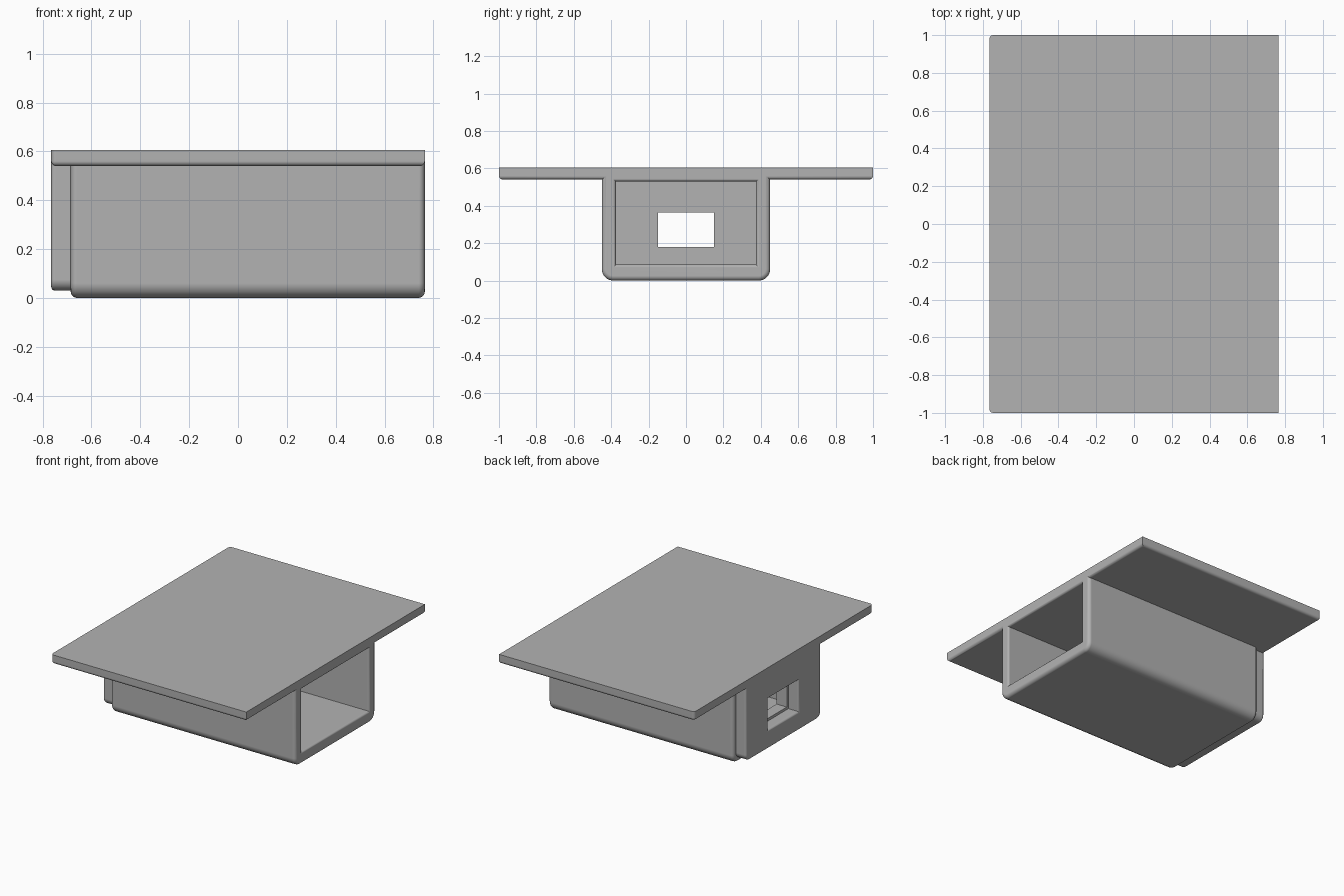
import bpy
import bmesh
import math

old = bpy.data.objects.get("Cube")
if old:
    bpy.data.objects.remove(old, do_unlink=True)

grey = bpy.data.materials.new("plain grey")
grey.use_nodes = True
tone = (0.45, 0.45, 0.45, 1)
grey.diffuse_color = tone
grey.node_tree.nodes["Principled BSDF"].inputs["Base Color"].default_value = tone


def finish(name, bm):
    bmesh.ops.recalc_face_normals(bm, faces=bm.faces)
    mesh = bpy.data.meshes.new(name)
    bm.to_mesh(mesh)
    bm.free()
    mesh.materials.append(grey)
    obj = bpy.data.objects.new(name, mesh)
    bpy.context.collection.objects.link(obj)
    return obj


def block(name, x0, x1, half_y, z0, z1, fillets):
    """Block with fillets: (radius, rule on the two edge ends)."""
    bm = bmesh.new()
    bmesh.ops.create_cube(bm, size=1)
    for v in bm.verts:
        v.co.x = x1 if v.co.x > 0 else x0
        v.co.y = math.copysign(half_y, v.co.y)
        v.co.z = z1 if v.co.z > 0 else z0
    for radius, rule in fillets:
        edges = [e for e in bm.edges if rule(*[v.co for v in e.verts])]
        bmesh.ops.bevel(bm, geom=edges, offset=radius, segments=5,
                        profile=0.5, affect='EDGES', clamp_overlap=True)
    return finish(name, bm)


def tunnel(name, sections):
    """Rectangular sections (x, half_y, z0, z1) joined along x."""
    bm = bmesh.new()
    rings = [[bm.verts.new((x, y, z)) for y, z in
              ((-w, a), (w, a), (w, b), (-w, b))] for x, w, a, b in sections]
    for r, s in zip(rings, rings[1:]):
        for i in range(4):
            j = (i + 1) % 4
            bm.faces.new((r[i], r[j], s[j], s[i]))
    bm.faces.new(rings[0])
    bm.faces.new(rings[-1])
    return finish(name, bm)


def flare(x, inward, radius, w, a, b):
    """Sections of a rounded rim, from the outer face inward."""
    out = [(x - inward * 0.02, w + radius, a - radius, b + radius)]
    for i in range(6):
        t = math.radians(90 * i / 5)
        d = radius * (1 - math.sin(t))
        out.append((x + inward * radius * (1 - math.cos(t)),
                    w + d, a - d, b + d))
    return out


def same(p, q, axis, value):
    return abs(p[axis] - value) < 1e-4 and abs(q[axis] - value) < 1e-4


END, STEP, TOP = 0.765, -0.685, 0.605

# wide flange: rounded underside and rounded rear corners
flange = block("housing", -END, END, 1, 0.54, TOP, [
    (0.02, lambda p, q: same(p, q, 2, 0.54)
     or (same(p, q, 0, -END) and abs(p.y - q.y) < 1e-4))])

# main box: large lower corners, then rounded end rims
box = block("main_box", STEP, END, 0.45, 0, 0.58, [
    (0.06, lambda p, q: same(p, q, 2, 0) and abs(p.y - q.y) < 1e-4),
    (0.025, lambda p, q: (same(p, q, 0, END) or same(p, q, 0, STEP))
     and not same(p, q, 2, 0.58))])

# stepped end plate
plate = block("end_plate", -END, -0.64, 0.42, 0.03, 0.58, [
    (0.045, lambda p, q: same(p, q, 2, 0.03) and abs(p.y - q.y) < 1e-4),
    (0.015, lambda p, q: same(p, q, 0, -END) and not same(p, q, 2, 0.58))])

# cavity open at one end, port recess and port through the end wall
cavity = tunnel("cavity_cutter", flare(END, -1, 0.015, 0.375, 0.085, 0.53)
                + [(-0.605, 0.375, 0.085, 0.53)])
recess = tunnel("recess_cutter", flare(-END, 1, 0.015, 0.168, 0.162, 0.383)
                + [(STEP, 0.168, 0.162, 0.383)])
port = tunnel("port_cutter", [(-0.72, 0.15, 0.18, 0.365),
                              (-0.55, 0.15, 0.18, 0.365)])

bpy.context.view_layer.objects.active = flange
for part, operation in ((box, 'UNION'), (plate, 'UNION'),
                        (cavity, 'DIFFERENCE'), (recess, 'DIFFERENCE'),
                        (port, 'DIFFERENCE')):
    mod = flange.modifiers.new(part.name, 'BOOLEAN')
    mod.operation = operation
    mod.solver = 'EXACT'
    mod.object = part
    bpy.ops.object.modifier_apply(modifier=mod.name)
    bpy.data.objects.remove(part, do_unlink=True)

# smooth fillets with crisp flat faces
bpy.ops.object.select_all(action='DESELECT')
flange.select_set(True)
bpy.ops.object.shade_smooth_by_angle(angle=math.radians(30))
weighted = flange.modifiers.new("flat_face_normals", 'WEIGHTED_NORMAL')
weighted.keep_sharp = True
